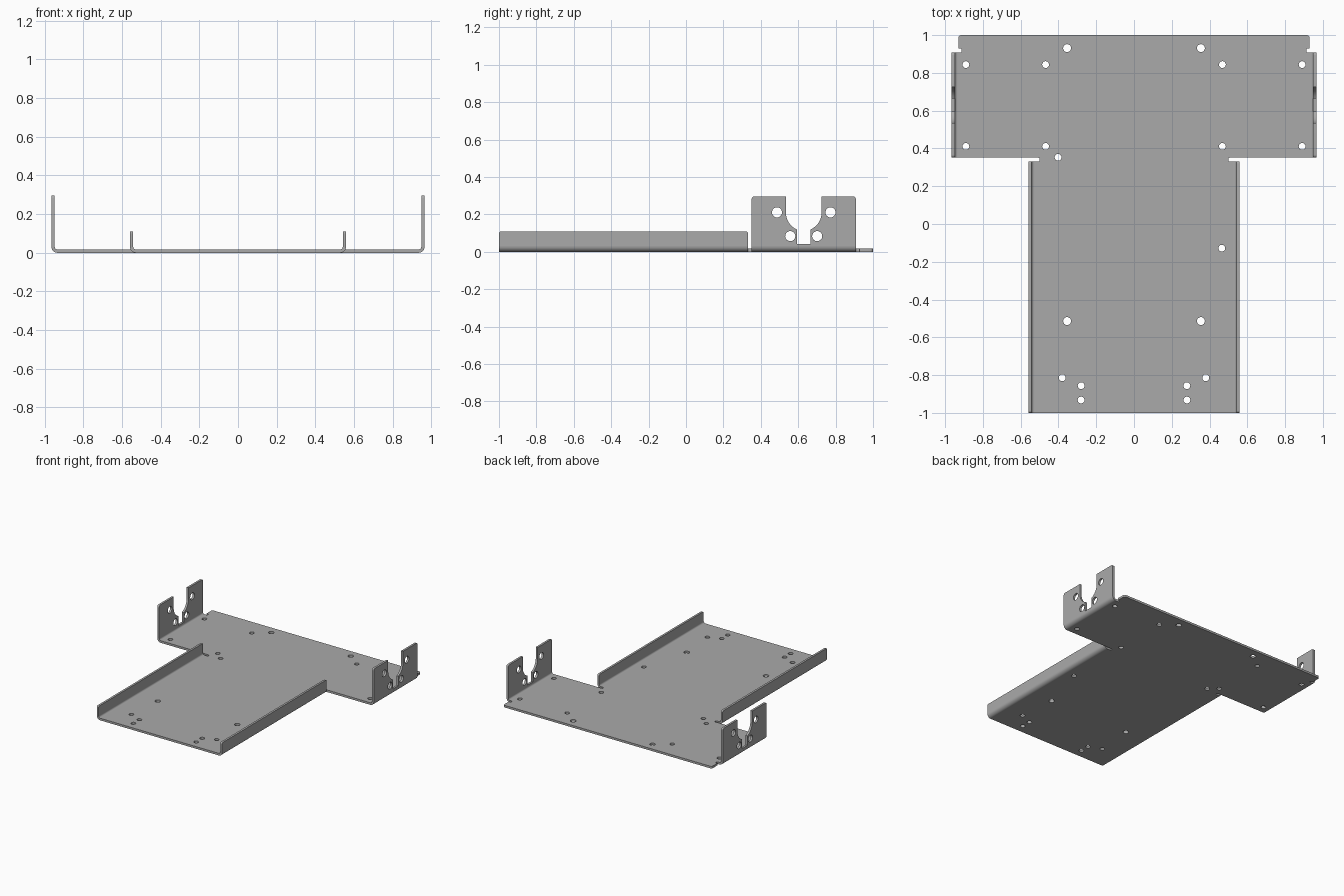
import bpy, bmesh
from math import sin, cos, pi, sqrt, asin
from mathutils import Vector, Matrix

T = 0.017        # sheet thickness
R = 0.031        # outer bend radius
EAR_X, EAR_Y, EAR_TOP = 0.965, (0.351, 0.908), 0.297
RAIL_X, RAIL_Y, RAIL_TOP = 0.559, (-1.0, 0.331), 0.11

cube = bpy.data.objects.get("Cube")
if cube:
    bpy.data.objects.remove(cube, do_unlink=True)

steel = bpy.data.materials.new("grey_steel")
steel.use_nodes = True
GREY = (0.4, 0.4, 0.4, 1)
steel.diffuse_color = GREY
steel.node_tree.nodes["Principled BSDF"].inputs["Base Color"].default_value = GREY


def circle(x, y, r, n=24):
    return [(x + r * cos(2 * pi * i / n), y + r * sin(2 * pi * i / n)) for i in range(n)]


def rounded(corners, steps=5):
    """Outline from (x, y, radius) corners, right angles filleted."""
    out = []
    for i, (x, y, r) in enumerate(corners):
        p = Vector((x, y))
        if not r:
            out.append((x, y))
            continue
        a = (Vector(corners[i - 1][:2]) - p).normalized() * r
        b = (Vector(corners[(i + 1) % len(corners)][:2]) - p).normalized() * r
        for k in range(steps + 1):
            t = pi / 2 * k / steps
            out.append(tuple(p + a * (1 - sin(t)) + b * (1 - cos(t))))
    return out


def sheet_mesh(outline, holes=()):
    """Flat sheet of thickness T with holes, lying on z = 0..T."""
    curve = bpy.data.curves.new("sheet", "CURVE")
    curve.dimensions = "2D"
    curve.fill_mode = "BOTH"
    curve.extrude = T / 2
    for loop in (outline, *holes):
        s = curve.splines.new("POLY")
        s.points.add(len(loop) - 1)
        for pt, (x, y) in zip(s.points, loop):
            pt.co = (x, y, 0, 1)
        s.use_cyclic_u = True
    temp = bpy.data.objects.new("sheet", curve)
    mesh = bpy.data.meshes.new_from_object(temp)
    bpy.data.objects.remove(temp)
    bpy.data.curves.remove(curve)
    mesh.transform(Matrix.Translation((0, 0, T / 2)))
    return mesh


def add_bend(bm, x, y0, y1, steps=8):
    """Quarter-round fold joining the floor to an upright whose outer face is at x."""
    arc = [(a, r) for r, order in ((R, 1), (R - T, -1))
           for a in [pi / 2 * k / steps for k in range(steps + 1)][::order]]
    ring = [bm.verts.new((x - R + r * sin(a), y0, R - r * cos(a))) for a, r in arc]
    face = bm.faces.new(ring)
    ext = bmesh.ops.extrude_face_region(bm, geom=[face], use_keep_orig=True)
    moved = [v for v in ext["geom"] if isinstance(v, bmesh.types.BMVert)]
    bmesh.ops.translate(bm, verts=moved, vec=(0, y1 - y0, 0))


def finish(name, bm, mirror=False):
    if mirror:
        bmesh.ops.scale(bm, verts=bm.verts, vec=(-1, 1, 1))
    bmesh.ops.remove_doubles(bm, verts=bm.verts, dist=0.0002)
    bmesh.ops.recalc_face_normals(bm, faces=bm.faces)
    mesh = bpy.data.meshes.new(name)
    bm.to_mesh(mesh)
    bm.free()
    mesh.materials.clear()
    mesh.materials.append(steel)
    obj = bpy.data.objects.new(name, mesh)
    bpy.context.collection.objects.link(obj)
    bpy.ops.object.select_all(action="DESELECT")
    obj.select_set(True)
    bpy.context.view_layer.objects.active = obj
    bpy.ops.object.shade_smooth_by_angle(angle=pi / 6)


def upright(name, x, ys, outline, holes, mirror):
    """Vertical sheet (outline in y, z) plus its fold to the floor."""
    mesh = sheet_mesh(outline, holes)
    # outline x -> world y, outline y -> world z, thickness -> world x
    mesh.transform(Matrix(((0, 0, 1, x - T), (1, 0, 0, 0), (0, 1, 0, 0), (0, 0, 0, 1))))
    bm = bmesh.new()
    bm.from_mesh(mesh)
    bpy.data.meshes.remove(mesh)
    add_bend(bm, x, *ys)
    finish(name, bm, mirror)


# Floor plate: T shape with relief notches beside the folds
flat_rail, flat_ear = RAIL_X - R, EAR_X - R
half = [(flat_rail, -1, 0), (flat_rail, RAIL_Y[1], 0), (0.50, RAIL_Y[1], 0.006),
        (0.50, EAR_Y[0], 0.006), (flat_ear, EAR_Y[0], 0), (flat_ear, EAR_Y[1], 0),
        (0.912, EAR_Y[1], 0.006), (0.912, 0.928, 0.006), (0.93, 0.928, 0), (0.93, 1, 0.015)]
corners = half + [(-x, y, r) for x, y, r in reversed(half)]
paired = [(0.89, 0.844, 0.018), (0.89, 0.411, 0.018), (0.468, 0.844, 0.018),
          (0.468, 0.411, 0.018), (0.354, 0.931, 0.021), (0.354, -0.514, 0.021),
          (0.38, -0.814, 0.018), (0.28, -0.856, 0.018), (0.28, -0.932, 0.018)]
drilled = [circle(s * x, y, r) for x, y, r in paired for s in (1, -1)]
drilled += [circle(-0.402, 0.353, 0.018), circle(0.465, -0.128, 0.018)]
floor = sheet_mesh(rounded(corners), drilled)
bm = bmesh.new()
bm.from_mesh(floor)
bpy.data.meshes.remove(floor)
finish("floor_plate", bm)

# Ear outline: square tab with a keyhole slot open at the top
mid = sum(EAR_Y) / 2
slot_r, neck, slot_z, neck_z = 0.095, 0.035, 0.208, 0.043
start = asin(neck / slot_r)
key = [(neck, neck_z)]
key += [(slot_r * sin(a), slot_z - slot_r * cos(a))
        for a in [start + (pi / 2 - start) * k / 8 for k in range(9)]]
key.append((slot_r, EAR_TOP))
y0, y1 = EAR_Y
left_side = rounded([(y1, R, 0), (y1, EAR_TOP, 0.015), (mid, EAR_TOP, 0)])[:-1]
right_side = [(2 * mid - y, z) for y, z in reversed(left_side)]
ear = (left_side + [(mid + y, z) for y, z in reversed(key)]
       + [(mid - y, z) for y, z in key] + right_side)
ear_holes = [circle(mid + s * d, z, 0.027)
             for d, z in ((0.143, 0.211), (0.072, 0.084)) for s in (1, -1)]

# Rail outline: long low strip
a, b = RAIL_Y
rail = rounded([(a, R, 0), (b, R, 0), (b, RAIL_TOP, 0.012), (a, RAIL_TOP, 0.012)])

for side, flip in (("left", False), ("right", True)):
    upright(side + "_ear", EAR_X, EAR_Y, ear, ear_holes, flip)
    upright(side + "_rail", RAIL_X, RAIL_Y, rail, [], flip)
